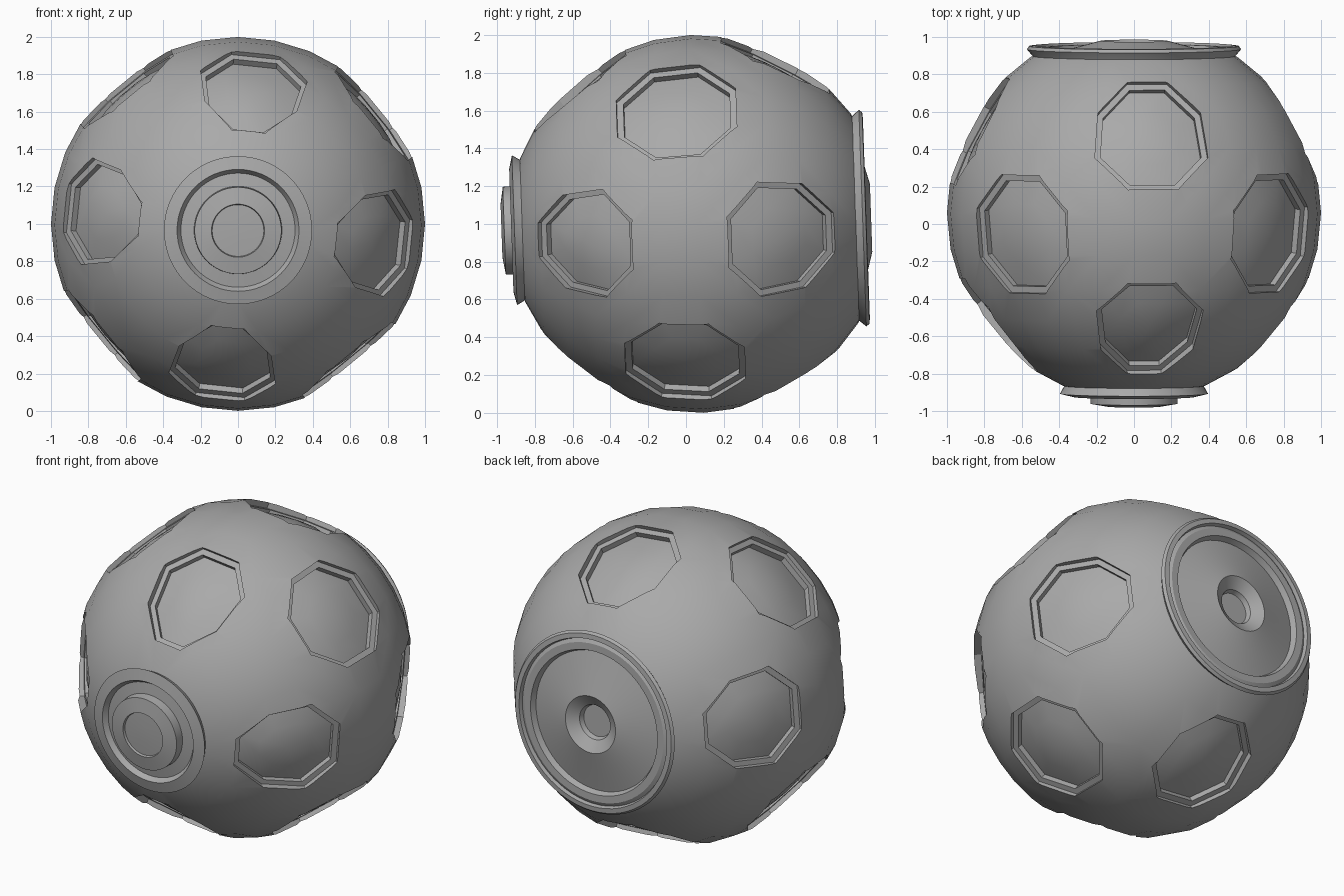
import bpy, bmesh
from math import sin, cos, tan, pi, radians
from mathutils import Vector

if "Cube" in bpy.data.objects:
    bpy.data.objects.remove(bpy.data.objects["Cube"])

CENTRE = (0, 0.06, 1)
TILT = (radians(2), 0, 0)

# Dark grey paint shared by all parts
grey = bpy.data.materials.new("dark_grey")
grey.diffuse_color = (0.4, 0.4, 0.4, 1)
grey.use_nodes = True
grey.node_tree.nodes["Principled BSDF"].inputs["Base Color"].default_value = grey.diffuse_color


def finish(name, bm):
    bmesh.ops.recalc_face_normals(bm, faces=bm.faces)
    mesh = bpy.data.meshes.new(name)
    bm.to_mesh(mesh)
    bm.free()
    mesh.materials.append(grey)
    ob = bpy.data.objects.new(name, mesh)
    bpy.context.collection.objects.link(ob)
    ob.location, ob.rotation_euler = CENTRE, TILT
    return ob


def smooth(ob):
    bpy.ops.object.select_all(action='DESELECT')
    ob.select_set(True)
    bpy.context.view_layer.objects.active = ob
    bpy.ops.object.shade_smooth_by_angle(angle=radians(30))


def loft(bm, loops, tip=None):
    rings = [[bm.verts.new(p) for p in loop] for loop in loops]
    n = len(rings[0])
    for a, b in zip(rings, rings[1:]):
        for i in range(n):
            j = (i + 1) % n
            bm.faces.new((a[i], a[j], b[j], b[i]))
    bm.faces.new(rings[0])
    if tip is None:
        bm.faces.new(rings[-1])
    else:
        t = bm.verts.new(tip)
        for i in range(n):
            bm.faces.new((rings[-1][i], rings[-1][(i + 1) % n], t))


def lathe(bm, profile, side, segs=64):
    # profile of (radius, distance along the front-back axis)
    loops = [[(r * cos(2 * pi * i / segs), side * a, r * sin(2 * pi * i / segs))
              for i in range(segs)] for r, a in profile]
    loft(bm, loops)


def panel_cutter(bm, lat, az, half_u, half_v):
    # stepped octagonal plug with a domed floor, narrowing towards the pole
    lat, az = radians(lat), radians(az)
    n = Vector((cos(az) * cos(lat), sin(lat), sin(az) * cos(lat)))
    u = Vector((-sin(az), 0, cos(az)))
    v = n.cross(u)
    k = 1 / cos(pi / 8)
    loops = []
    for s, h in ((1, 1.1), (1, 0.914), (0.89, 0.914), (0.89, 0.878), (0.5, 0.915)):
        loop = []
        for i in range(8):
            ang = pi / 8 + i * pi / 4
            pv = k * half_v * sin(ang)
            pu = k * half_u * cos(ang) * (1 + 0.7 * tan(lat) * pv)
            loop.append(n * h + u * (s * pu) + v * (s * pv))
        loops.append(loop)
    loft(bm, loops, tip=n * 0.93)


# Sphere body, poles along the front-back axis
bm = bmesh.new()
bmesh.ops.create_uvsphere(bm, u_segments=32, v_segments=16, radius=1)
for vert in bm.verts:
    x, y, z = vert.co
    vert.co = (x, -z, y)
body = finish("sphere_body", bm)

# Cutters: twelve octagonal recesses plus the two end openings
bm = bmesh.new()
for k in range(4):
    panel_cutter(bm, -39.3, 90 * k - 6, 0.267, 0.318)
    panel_cutter(bm, -5.5, 90 * k + 39.3, 0.31, 0.318)
    panel_cutter(bm, 28, 90 * k - 6, 0.29, 0.318)
lathe(bm, [(0.36, 0.84), (0.36, 1.2)], -1)
lathe(bm, [(0.51, 0.75), (0.51, 1.2)], 1)
cutter = finish("recess_cutter", bm)
cutter.hide_render = True

bpy.ops.object.select_all(action='DESELECT')
bpy.context.view_layer.objects.active = body
mod = body.modifiers.new("recesses", 'BOOLEAN')
mod.operation, mod.solver, mod.object = 'DIFFERENCE', 'EXACT', cutter
bpy.ops.object.modifier_apply(modifier=mod.name)
bpy.data.objects.remove(cutter)
smooth(body)

# Front eye: outer ring, groove, raised disc and lens
bm = bmesh.new()
lathe(bm, [(0.362, 0.90), (0.37, 0.922), (0.396, 0.968), (0.326, 0.985),
           (0.305, 0.955), (0.235, 0.965), (0.232, 1.022), (0.142, 1.037),
           (0.138, 1.022), (0.05, 1.026)], -1)
smooth(finish("front_eye", bm))

# Rear port: stepped ring, conical dish and dimpled hub
bm = bmesh.new()
lathe(bm, [(0.52, 0.80), (0.535, 0.83), (0.573, 0.875), (0.56, 0.892), (0.53, 0.895),
           (0.522, 0.872), (0.50, 0.885), (0.455, 0.885), (0.44, 0.85), (0.42, 0.855),
           (0.18, 0.92), (0.11, 0.875), (0.10, 0.845), (0.03, 0.845)], 1)
smooth(finish("rear_port", bm))
